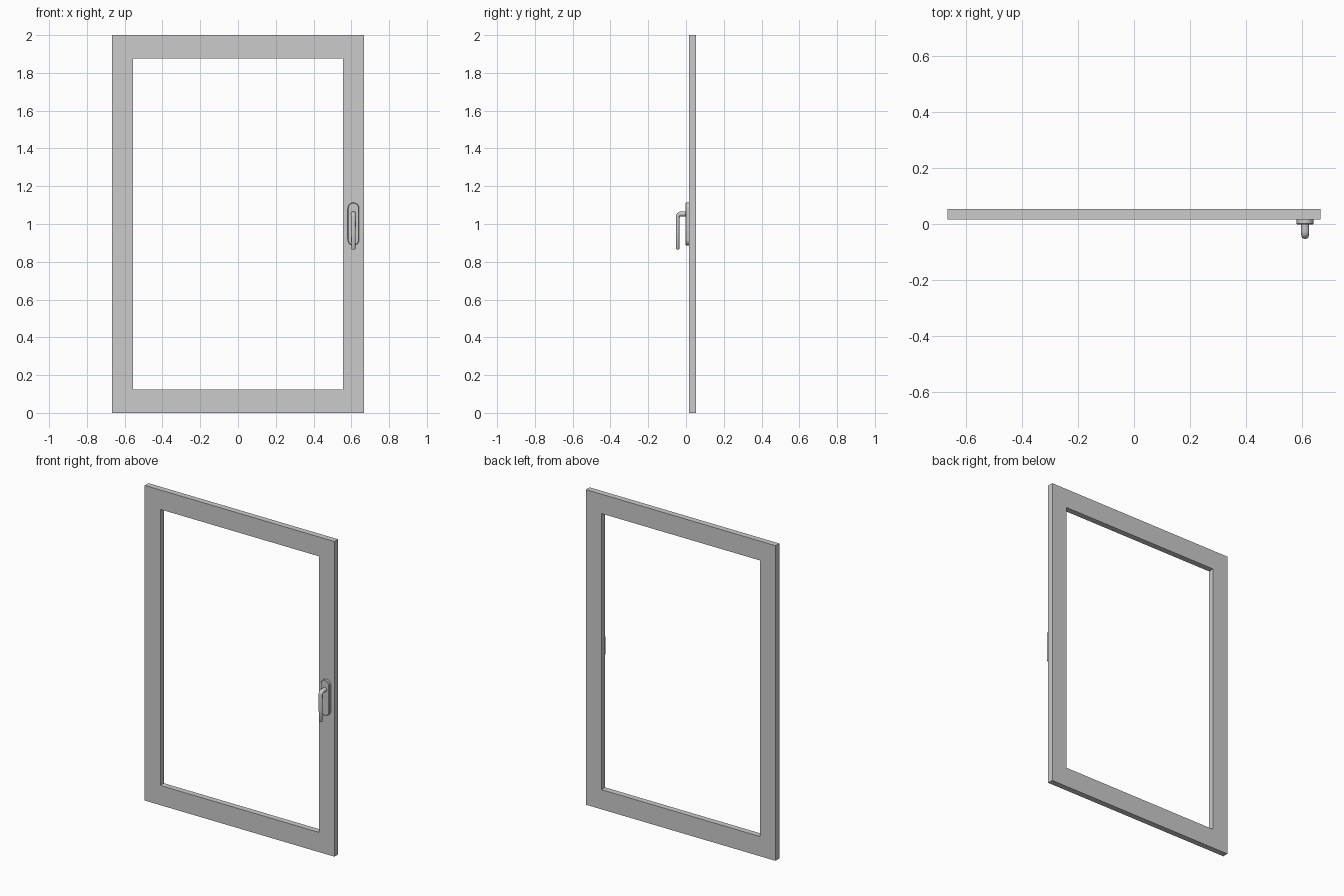
import bpy, bmesh, math
from mathutils import Vector

if "Cube" in bpy.data.objects:
    bpy.data.objects.remove(bpy.data.objects["Cube"])

HX, HZ = 0.611, 1.0          # handle centre line, plate centre height


def finish(bm, name, smooth=False):
    bmesh.ops.recalc_face_normals(bm, faces=bm.faces)
    me = bpy.data.meshes.new(name)
    bm.to_mesh(me)
    bm.free()
    ob = bpy.data.objects.new(name, me)
    bpy.context.collection.objects.link(ob)
    if smooth:
        bpy.ops.object.select_all(action='DESELECT')
        ob.select_set(True)
        bpy.context.view_layer.objects.active = ob
        bpy.ops.object.shade_smooth_by_angle(angle=math.radians(35))
    return ob


def bridge(bm, a, b):
    n = len(a)
    for i in range(n):
        j = (i + 1) % n
        bm.faces.new((a[i], a[j], b[j], b[i]))


# Sash frame: four rectangular rings joined into a hollow slab
def rect(bm, x, z0, z1, y):
    return [bm.verts.new(p) for p in ((-x, y, z0), (x, y, z0), (x, y, z1), (-x, y, z1))]


bm = bmesh.new()
rings = [rect(bm, 0.666, 0, 2, 0.016), rect(bm, 0.666, 0, 2, 0.053),
         rect(bm, 0.557, 0.125, 1.877, 0.053), rect(bm, 0.557, 0.125, 1.877, 0.016)]
for k in range(4):
    bridge(bm, rings[k], rings[(k + 1) % 4])
finish(bm, "window_frame")


# Handle plate: stadium outline with a small front chamfer
def stadium(bm, r, half, y, n=12):
    pts = []
    for s, start in ((1, 0), (-1, math.pi)):
        for i in range(n + 1):
            a = start + math.pi * i / n
            pts.append(bm.verts.new((HX + r * math.cos(a), y, HZ + s * half + r * math.sin(a))))
    return pts


bm = bmesh.new()
plate = [stadium(bm, 0.030, 0.083, 0.016), stadium(bm, 0.030, 0.083, 0.001),
         stadium(bm, 0.027, 0.083, -0.002)]
bridge(bm, plate[0], plate[1])
bridge(bm, plate[1], plate[2])
bm.faces.new(plate[0])
bm.faces.new(plate[2])
finish(bm, "handle_plate", True)

# Lever: oval section swept out of the plate, round the bend and down the grip
# each station: y, z, sweep angle, half width, half thickness
path = [(0.0, 1.053, 0, 0.0145, 0.013), (-0.028, 1.053, 0, 0.0145, 0.013)]
for i in range(1, 7):
    t = i / 6
    a = t * math.pi / 2
    path.append((-0.028 - 0.015 * math.sin(a), 1.038 + 0.015 * math.cos(a), a,
                 0.0145 - 0.0015 * t, 0.013 - 0.003 * t))
path += [(-0.044, 0.95, math.pi / 2, 0.012, 0.009),
         (-0.044, 0.869, math.pi / 2, 0.011, 0.009),
         (-0.044, 0.866, math.pi / 2, 0.009, 0.007)]

bm = bmesh.new()
sections = []
N = 20
for y, z, a, w, h in path:
    normal = Vector((0, -math.sin(a), math.cos(a)))
    sections.append([bm.verts.new(Vector((HX, y, z))
                     + Vector((w * math.cos(2 * math.pi * i / N), 0, 0))
                     + normal * h * math.sin(2 * math.pi * i / N)) for i in range(N)])
for s, t in zip(sections, sections[1:]):
    bridge(bm, s, t)
bm.faces.new(sections[0])
bm.faces.new(sections[-1])
finish(bm, "handle_lever", True)
